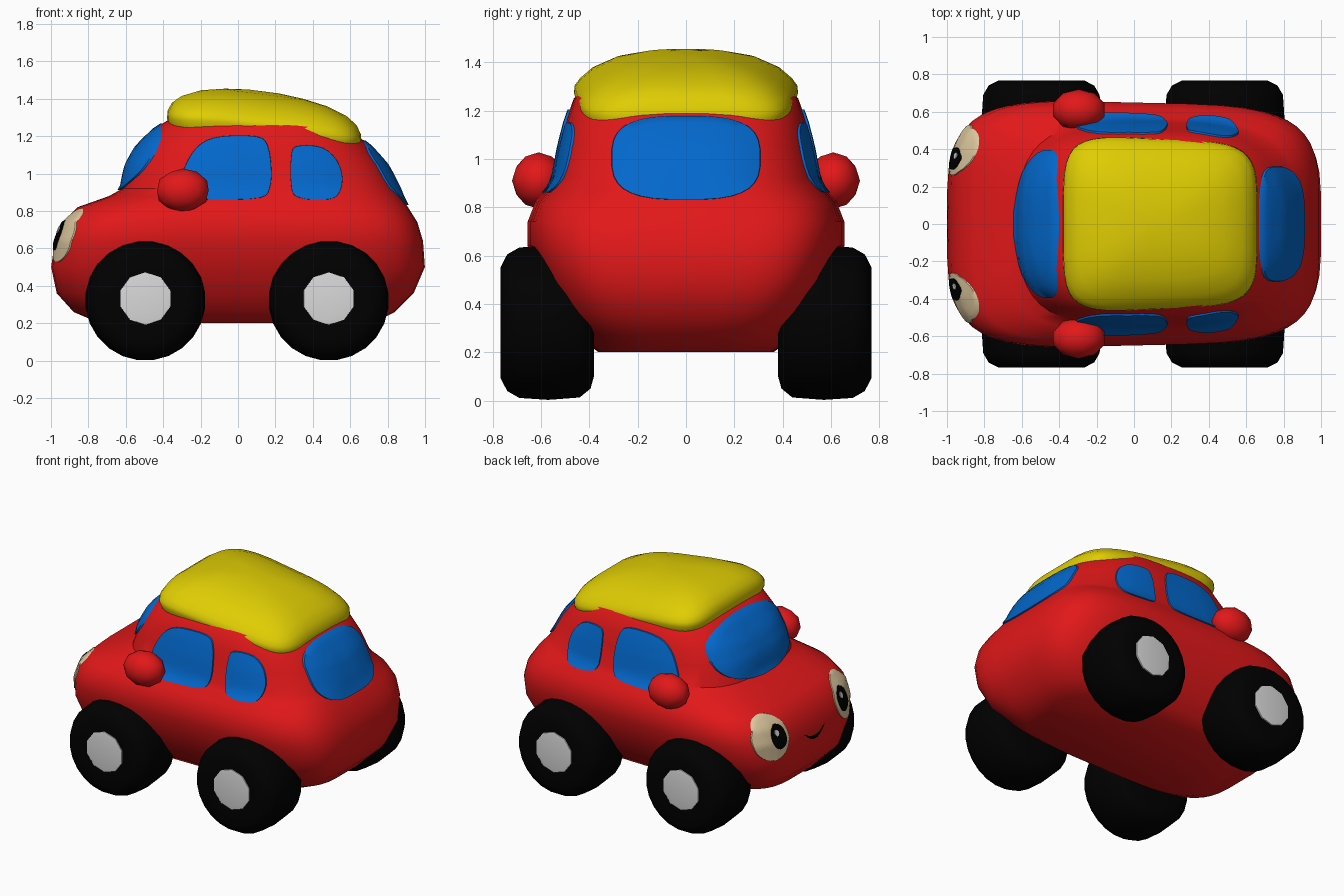
import bpy, bmesh, math
from mathutils import Vector
from mathutils.bvhtree import BVHTree

cube = bpy.data.objects.get("Cube")
if cube:
    bpy.data.objects.remove(cube, do_unlink=True)


def material(name, r, g, b):
    m = bpy.data.materials.new(name)
    m.use_nodes = True
    m.diffuse_color = (r, g, b, 1)
    m.node_tree.nodes["Principled BSDF"].inputs["Base Color"].default_value = (r, g, b, 1)
    return m


RED = material("body red", 0.76, 0.009, 0.01)
YELLOW = material("roof yellow", 0.74, 0.61, 0.001)
BLUE = material("glass blue", 0.001, 0.14, 0.61)
BLACK = material("rubber black", 0.0, 0.0, 0.0)
GREY = material("hub grey", 0.7, 0.7, 0.7)
CREAM = material("eye cream", 0.72, 0.57, 0.34)


def finish(name, bm, mat, angle=40):
    mesh = bpy.data.meshes.new(name)
    bm.to_mesh(mesh)
    bm.free()
    obj = bpy.data.objects.new(name, mesh)
    bpy.context.collection.objects.link(obj)
    mesh.materials.append(mat)
    bpy.ops.object.select_all(action='DESELECT')
    obj.select_set(True)
    bpy.context.view_layer.objects.active = obj
    bpy.ops.object.shade_smooth_by_angle(angle=math.radians(angle))


def skin(rows, closed=True, caps=(True, True)):
    """Join rows of points into a surface, with optional end caps."""
    bm = bmesh.new()
    grid = [[bm.verts.new(p) for p in row] for row in rows]
    n = len(grid[0])
    for a, b in zip(grid, grid[1:]):
        for i in range(n if closed else n - 1):
            j = (i + 1) % n
            bm.faces.new((a[i], a[j], b[j], b[i]))
    if caps[0]:
        bm.faces.new(grid[0][::-1])
    if caps[1]:
        bm.faces.new(grid[-1])
    bmesh.ops.recalc_face_normals(bm, faces=bm.faces)
    return bm


def oval(cx, cy, rx, ry, power=2, count=32):
    """Superellipse outline in two dimensions."""
    pts = []
    for i in range(count):
        t = math.tau * (i + 0.5) / count
        c, s = math.cos(t), math.sin(t)
        pts.append((cx + rx * math.copysign(abs(c) ** (2 / power), c),
                    cy + ry * math.copysign(abs(s) ** (2 / power), s)))
    return pts


def smooth_loop(pts, steps=3):
    """Closed Catmull-Rom curve through a few points."""
    pts, out = [Vector(p) for p in pts], []
    n = len(pts)
    for i in range(n):
        a, b, c, d = (pts[(i + k) % n] for k in (-1, 0, 1, 2))
        for s in range(steps):
            t = s / steps
            out.append(0.5 * (2 * b + (c - a) * t + (2 * a - 5 * b + 4 * c - d) * t * t
                              + (3 * b - a - 3 * c + d) * t ** 3))
    return out


# Body: stacked sections (height, nose x, tail x, half width, squareness)
sections = [
    (0.20, -0.74, 0.72, 0.36, 4), (0.26, -0.88, 0.84, 0.44, 4), (0.36, -0.97, 0.94, 0.53, 4.4),
    (0.50, -1.00, 1.00, 0.60, 4.4), (0.64, -0.98, 0.99, 0.65, 4.4), (0.74, -0.94, 0.96, 0.65, 4.4),
    (0.82, -0.86, 0.91, 0.62, 4.2), (0.88, -0.69, 0.87, 0.57, 3.6), (0.92, -0.62, 0.85, 0.55, 3.2),
    (1.05, -0.575, 0.78, 0.525, 3.2), (1.15, -0.52, 0.70, 0.50, 3.2),
    (1.25, -0.43, 0.59, 0.465, 3.2), (1.31, -0.34, 0.45, 0.40, 3.2)]
bm = skin([[(x, y * (1 - 0.035 * x), z)
            for x, y in oval((a + b) / 2, 0, (b - a) / 2, w, power, 48)]
           for z, a, b, w, power in sections])
surface = BVHTree.FromBMesh(bm)
finish("body", bm, RED)


def project(p, axis, sign, lift):
    """Drop a flat point on the body along x or y and raise it slightly."""
    out = Vector((0, 0, 0))
    out[axis] = sign
    start = Vector((0, p[0], p[1])) if axis == 0 else Vector((p[0], 0, p[1]))
    hit = surface.ray_cast(start + out * 3, -out)[0]
    return (hit if hit else start + out * 0.4) + out * lift


def plate(name, outline, axis, sign, mat, lift=0.01, bulge=0.0):
    """Thin patch that follows the body surface inside an outline."""
    pts = [Vector(p) for p in outline]
    mid = sum(pts, Vector((0, 0))) / len(pts)
    rows = [[project(p, axis, sign, -0.01) for p in pts]]
    for s in (0.99, 0.85, 0.7, 0.5, 0.3, 0.1):
        rows.append([project(mid + (p - mid) * s, axis, sign, lift + bulge * (1 - s * s))
                     for p in pts])
    finish(name, skin(rows, caps=(False, True)), mat)


# Front and rear glass
plate("windshield", oval(0, 1.09, 0.40, 0.18, 2.5), 0, -1, BLUE, 0.012, 0.02)
plate("rear_window", oval(0, 1.005, 0.31, 0.175, 3), 0, 1, BLUE, 0.012, 0.015)

front_glass = [(-0.31, 0.95), (-0.27, 1.07), (-0.2, 1.16), (-0.09, 1.2), (0.1, 1.2),
               (0.16, 1.15), (0.18, 1.02), (0.17, 0.92), (0.12, 0.87), (-0.1, 0.86), (-0.27, 0.87)]
back_glass = [(0.285, 1.11), (0.33, 1.15), (0.45, 1.14), (0.53, 1.07), (0.56, 0.97),
              (0.53, 0.88), (0.45, 0.86), (0.33, 0.87), (0.285, 0.92)]

# Tyre and hub profiles (distance from the middle, radius)
tyre = [(0.38, 0.22), (0.395, 0.275), (0.44, 0.312), (0.57, 0.322),
        (0.69, 0.314), (0.74, 0.285), (0.768, 0.23), (0.756, 0.13)]
hub = [(0.73, 0.142), (0.764, 0.14), (0.768, 0.11)]


def turned(name, profile, x, z, side, count, mat):
    rows = [[(px, side * y, pz) for px, pz in oval(x, z, r, r, 2, count)] for y, r in profile]
    finish(name, skin(rows), mat, 50)


for side, label in ((1, "far"), (-1, "near")):
    plate(label + "_front_side_window", smooth_loop(front_glass), 1, side, BLUE)
    plate(label + "_rear_side_window", smooth_loop(back_glass), 1, side, BLUE)

    # Wheels
    for x, place in ((-0.495, "front"), (0.485, "rear")):
        turned(f"{label}_{place}_tyre", tyre, x, 0.322, side, 24, BLACK)
        turned(f"{label}_{place}_hub", hub, x, 0.332, side, 10, GREY)

    # Door mirrors
    bm = bmesh.new()
    bmesh.ops.create_icosphere(bm, subdivisions=2, radius=1)
    for v in bm.verts:
        v.co = Vector((-0.295 + 0.145 * v.co.x, side * 0.61 + 0.11 * v.co.y, 0.91 + 0.117 * v.co.z))
    finish(label + "_mirror", bm, RED)

    # Eyes
    plate(label + "_eye", oval(side * 0.395, 0.67, 0.135, 0.145), 0, -1, CREAM, 0.008)
    plate(label + "_pupil", oval(side * 0.35, 0.67, 0.06, 0.08, 2, 20), 0, -1, BLACK, 0.014)
    plate(label + "_eye_glint", oval(side * 0.35 + 0.015, 0.7, 0.017, 0.02, 2, 12), 0, -1, GREY, 0.019)

# Smile: curved strip on the nose
smile = []
for edge in (-1, 1):
    row = []
    for i in range(13):
        t = i / 6 - 1
        z = 0.55 + 0.05 * t * t + edge * 0.012 * (1 - 0.8 * t * t)
        row.append(project((0.11 * t, z), 0, -1, 0.006))
    smile.append(row)
finish("smile", skin(smile, closed=False, caps=(False, False)), BLACK)


# Roof: domed cap on a base line that falls towards the tail, narrower behind
def roof_base(x):
    return 1.265 - 0.125 * max(0, (x + 0.25) / 0.91) ** 1.6


rows = []
for s, rise in ((0.9, -0.02), (0.97, -0.02), (1.0, 0.03), (0.995, 0.075), (0.95, 0.12),
                (0.85, 0.155), (0.65, 0.185), (0.4, 0.2), (0.15, 0.207)):
    rows.append([(x, y * (1 - 0.1 * (x - 0.14)), roof_base(x) + rise - 0.27 * y * y * max(0, min(1, rise * 8)))
                 for x, y in oval(0.14, 0, 0.52 * s, 0.455 * s, 5, 40)])
finish("roof", skin(rows), YELLOW, 60)
